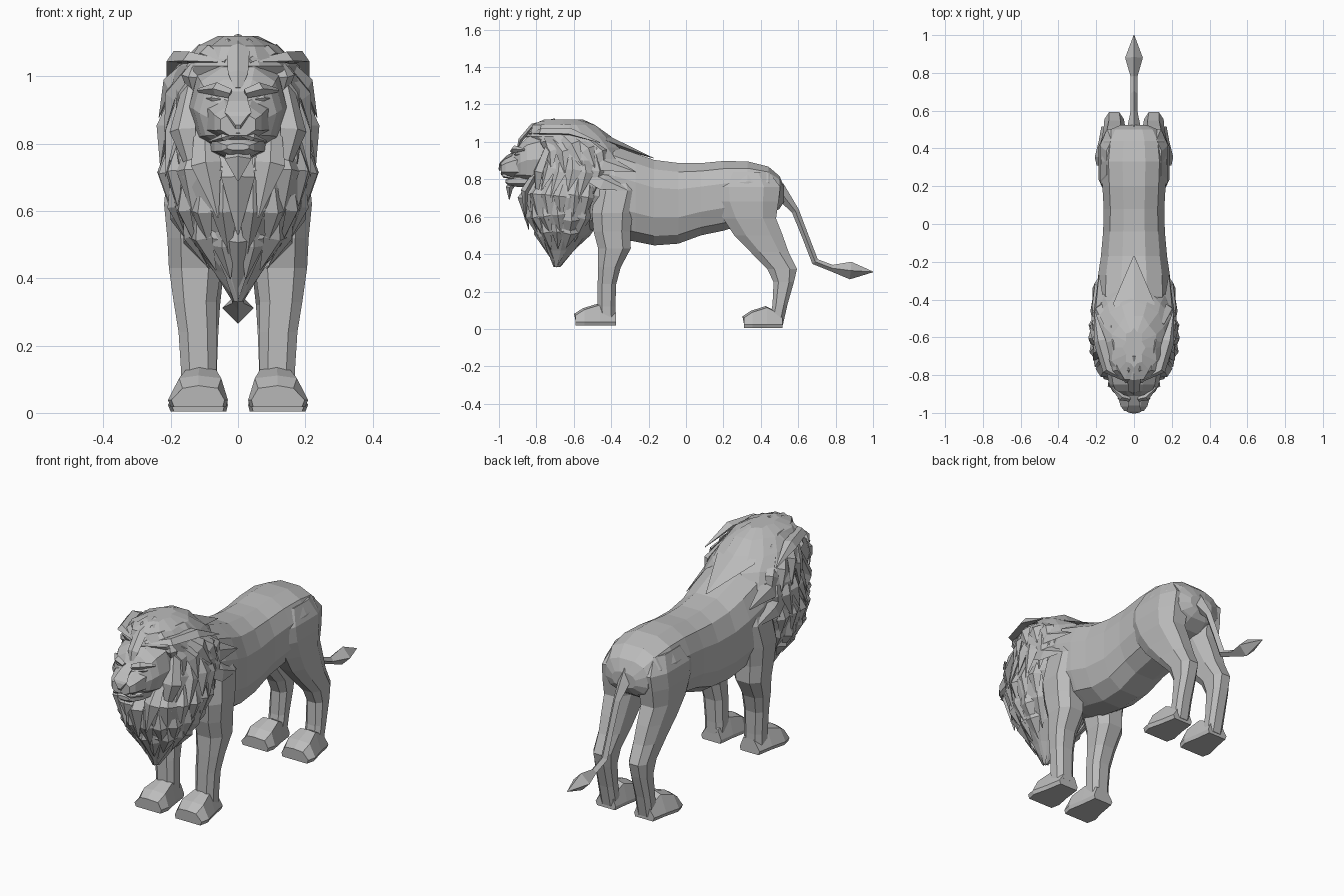
import bpy, bmesh, math, random
from mathutils import Vector

random.seed(4)
fur = bpy.data.materials.new("grey fur")
fur.diffuse_color = (0.5, 0.5, 0.5, 1)


def loft(name, rings, mirror=False):
    """Skin a list of closed rings, cap both ends, optionally mirror in x."""
    bm = bmesh.new()
    for s in ((1, -1) if mirror else (1,)):
        vs = [[bm.verts.new((p[0] * s, p[1], p[2])) for p in r] for r in rings]
        n = len(vs[0])
        for a, b in zip(vs, vs[1:]):
            for i in range(n):
                j = (i + 1) % n
                bm.faces.new((a[i], a[j], b[j], b[i]))
        bm.faces.new(vs[0])
        bm.faces.new(vs[-1])
    bmesh.ops.recalc_face_normals(bm, faces=bm.faces)
    me = bpy.data.meshes.new(name)
    bm.to_mesh(me)
    bm.free()
    me.materials.append(fur)
    ob = bpy.data.objects.new(name, me)
    bpy.context.collection.objects.link(ob)
    return ob


def oval(n, power=1.0, turn=0.5):
    """Unit section; a power below 1 makes it boxier."""
    out = []
    for i in range(n):
        a = 2 * math.pi * (i + turn) / n
        c, s = math.cos(a), math.sin(a)
        out.append((math.copysign(abs(c) ** power, c), math.copysign(abs(s) ** power, s)))
    return out


def along_y(name, rows, n=10, power=0.8, turn=0.5):
    """Rows of (y, top, bottom, half width)."""
    return loft(name, [[(w * c, y, (t + b) / 2 + (t - b) / 2 * s) for c, s in oval(n, power, turn)]
                       for y, t, b, w in rows])


def along_z(name, rows, n=8, power=0.75):
    """Mirrored limb rows of (z, front y, back y, inner x, outer x)."""
    return loft(name, [[((i + o) / 2 + (o - i) / 2 * c, (f + b) / 2 + (b - f) / 2 * s, z)
                        for c, s in oval(n, power)] for z, f, b, i, o in rows], True)


def lock(name, pts, widths, thick=0.5, out=(0, -1, 0), mirror=True):
    """Diamond-section strand through pts, flat side facing out."""
    pts, out, rings = [Vector(p) for p in pts], Vector(out).normalized(), []
    for k, (p, w) in enumerate(zip(pts, widths)):
        d = pts[min(k + 1, len(pts) - 1)] - pts[max(k - 1, 0)]
        side = d.cross(out).normalized()
        up = side.cross(d).normalized()
        rings.append([p + side * w, p + up * w * thick, p - side * w, p - up * w * thick])
    return loft(name, rings, mirror)


# Torso
along_y("body", [(-.66, .98, .58, .12), (-.5, 1.0, .52, .18), (-.38, .985, .48, .20), (-.27, .945, .46, .195),
                 (-.17, .91, .44, .18), (-.04, .893, .45, .168), (.08, .892, .495, .165), (.2, .903, .52, .172),
                 (.33, .9, .56, .178), (.44, .872, .6, .165), (.5, .82, .64, .13), (.525, .76, .68, .07)], 12)

# Legs
along_z("front_leg", [(.84, -.46, -.29, .06, .17), (.74, -.49, -.25, .05, .212), (.62, -.51, -.28, .04, .225),
                      (.52, -.50, -.29, .04, .215), (.43, -.475, -.29, .045, .21), (.33, -.475, -.345, .06, .195),
                      (.24, -.475, -.37, .06, .18), (.12, -.475, -.375, .06, .172), (.06, -.47, -.375, .06, .172)])
along_z("hind_leg", [(.84, .2, .45, .03, .15), (.76, .13, .515, .02, .185), (.68, .14, .505, .02, .192),
                     (.59, .19, .49, .03, .187), (.5, .25, .525, .035, .175), (.41, .34, .555, .04, .165),
                     (.32, .43, .598, .05, .16), (.25, .465, .58, .055, .157), (.13, .46, .545, .06, .157),
                     (.02, .44, .52, .06, .155)])


def paws(name, heel, toe, base):
    """Four boxy rings from heel to toe."""
    rows = []
    for t, h, i, o in ((0, .07, .06, .165), (.4, .11, .05, .18), (.78, .085, .035, .2), (1, .055, .045, .19)):
        y = heel + (toe - heel) * t
        m = (i + o) / 2
        rows.append([(i, y, base), (o, y, base), (o + .008, y, base + .02), (o - .025, y, base + h),
                     (m, y - .008, base + h + .008), (i + .015, y, base + h), (i - .005, y, base + .02)])
    return loft(name, rows, True)


paws("front_paw", -.375, -.59, .018)
paws("hind_paw", .515, .31, .004)

# Tail with tuft
lock("tail", [(0, .49, .76), (0, .53, .70), (0, .585, .63), (0, .64, .49), (0, .69, .36), (0, .78, .325),
              (0, .88, .312), (0, 1.0, .305)], [.035, .032, .02, .018, .019, .018, .047, .002], 1.0, (0, 0, 1), False)

# Mane core: rows of (z, front y, back y, half width)
MANE = [(1.12, -.75, -.56, .05), (1.09, -.83, -.48, .12), (1.03, -.85, -.41, .175), (.97, -.80, -.35, .205),
        (.9, -.78, -.31, .225), (.8, -.82, -.34, .215), (.7, -.87, -.38, .222), (.6, -.84, -.44, .19),
        (.5, -.78, -.52, .135), (.42, -.74, -.60, .07), (.33, -.70, -.68, .008)]


def mane_point(a, z, push=0.0):
    """Point on the mane; a = 0 faces front, pi faces back."""
    z = max(min(z, 1.119), .331)
    for p, q in zip(MANE, MANE[1:]):
        if q[0] <= z <= p[0]:
            t = (p[0] - z) / (p[0] - q[0])
            f, b, w = (p[i] + (q[i] - p[i]) * t for i in (1, 2, 3))
            return Vector(((w + push) * math.sin(a), (f + b) / 2 - ((b - f) / 2 + push) * math.cos(a), z))


loft("mane", [[mane_point(2 * math.pi * i / 16, z, .008 * (-1) ** (i + k)) for i in range(16)]
              for k, (z, *_) in enumerate(MANE)])


def mane_lock(a0, z0, a1, z1, w):
    """Strand lying on the mane, tip lifted slightly."""
    am, zm = (a0 + a1) / 2, (z0 + z1) / 2
    out = (math.sin(am), -math.cos(am), .25)
    pts = [mane_point(a0, z0, -.012), mane_point(am, zm + .02, .004), mane_point(a1, z1, .012)]
    lock("mane_lock", pts, [w * .4, w, .002], .45, out)


# Tiers of hanging locks on the sides and chest
for z, count, first, last, drop in ((1.03, 5, .8, 2.0, .17), (.92, 6, .75, 2.2, .2), (.8, 7, .35, 2.2, .22),
                                    (.68, 6, .2, 2.0, .2), (.57, 4, .3, 1.7, .17)):
    for i in range(count):
        a = first + (last - first) * i / (count - 1)
        mane_lock(a, z + random.uniform(-.02, .02), a + .16 * math.sin(a), z - drop + random.uniform(-.03, .03),
                  random.uniform(.035, .05))

# Locks swept back over the crown and shoulders
for x in (.03, .085, .14):
    z = 1.105 - x * .35
    lock("crown_lock", [(x * .4, -.86 + x * .3, 1.045), (x, -.77, z), (x * 1.3, -.62, z), (x * 1.5, -.46, z - .06)],
         [.012, .03, .035, .003], .6, (x * 3, 0, 1))
for x, y, z in ((.10, -.24, .90), (.185, -.27, .84), (.205, -.31, .74)):
    lock("shoulder_lock", [(x * .9, -.58, z + .12), (x, -.44, z + .05), (x, y, z)], [.04, .055, .003], .35, (x * 5, 0, .6))
lock("nape_lock", [(0, -.58, 1.1), (0, -.42, 1.005), (0, -.17, .912)], [.06, .11, .003], .25, (0, .3, 1), False)

# Chest beard
lock("chest_lock", [(0, -.82, .78), (0, -.875, .7), (0, -.84, .53)], [.04, .05, .003], .5, mirror=False)
lock("chest_tip", [(0, -.78, .6), (0, -.77, .52), (0, -.69, .33)], [.05, .09, .003], .5, mirror=False)
lock("chin_beard", [(0, -.91, .79), (0, -.945, .755), (0, -.945, .69)], [.03, .04, .003], .5, mirror=False)
lock("jaw_lock", [(.1, -.80, .84), (.095, -.86, .74), (.06, -.86, .58)], [.03, .045, .003], .5)
lock("cheek_lock", [(.14, -.74, .97), (.165, -.79, .84), (.13, -.80, .68)], [.03, .045, .003], .5, (.6, -1, 0))

# Head
along_y("head", [(-.66, 1.07, .74, .15), (-.78, 1.055, .76, .145), (-.85, 1.03, .775, .132),
                 (-.885, .995, .785, .115), (-.91, .955, .795, .085), (-.93, .935, .81, .055)], 10, .85, 0)
along_y("muzzle", [(-.86, .95, .80, .11), (-.92, .935, .805, .09), (-.965, .912, .812, .075),
                   (-.99, .89, .822, .055)], 8, .8)
along_y("chin", [(-.82, .84, .755, .09), (-.9, .83, .757, .075), (-.95, .81, .767, .05), (-.965, .80, .78, .035)], 8)
loft("nose", [[(-w, y, t), (w, y, t), (.008, y - .004, b), (-.008, y - .004, b)]
              for w, y, t, b in ((.026, -.91, .955, .9), (.03, -.96, .926, .86), (.04, -.993, .893, .845),
                                 (.028, -.9985, .882, .855))])
lock("lip", [(0, -.985, .832), (.045, -.975, .818), (.085, -.92, .806)], [.008, .011, .003], .8)
lock("brow", [(.022, -.928, .948), (.065, -.918, .962), (.118, -.865, .958)], [.014, .02, .006], .9)
lock("eye", [(.052, -.918, .932), (.075, -.908, .936), (.1, -.882, .934)], [.002, .01, .002], .7)
lock("ear", [(.13, -.745, .955), (.14, -.765, 1.0), (.128, -.765, 1.045)], [.02, .032, .006], .5, (.5, -1, 0))
lock("forehead_lock", [(0, -.9, .965), (0, -.885, 1.01), (0, -.82, 1.085), (0, -.7, 1.122)], [.012, .03, .035, .01],
     .4, (0, -1, 1), False)
